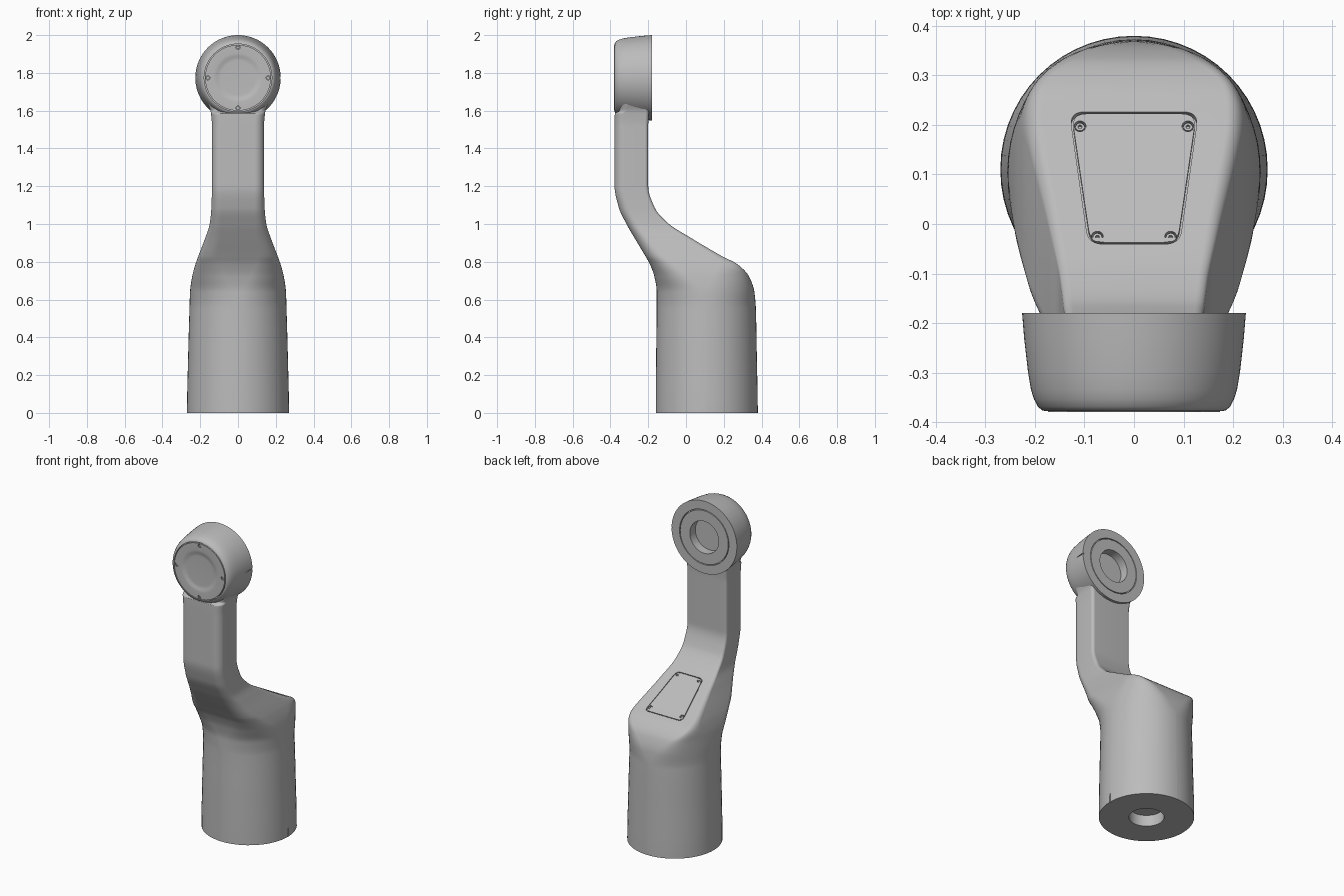
import bpy, bmesh
from math import sin, cos, pi, tau, radians
from mathutils import Matrix, Vector

cube = bpy.data.objects.get("Cube")
if cube:
    bpy.data.objects.remove(cube)

grey = bpy.data.materials.new("satin_grey")
grey.use_nodes = True
grey.diffuse_color = (0.5, 0.5, 0.5, 1)
grey.node_tree.nodes["Principled BSDF"].inputs["Base Color"].default_value = (0.5, 0.5, 0.5, 1)


def skin(bm, loops, cyclic=False):
    """Join matching closed loops; cap the ends, or join last to first."""
    rings = [[bm.verts.new(p) for p in loop] for loop in loops]
    n = len(rings[0])
    pairs = list(zip(rings, rings[1:])) + ([(rings[-1], rings[0])] if cyclic else [])
    for a, b in pairs:
        for i in range(n):
            j = (i + 1) % n
            bm.faces.new((a[i], a[j], b[j], b[i]))
    if not cyclic:
        bm.faces.new(rings[0][::-1])
        bm.faces.new(rings[-1])


def make(name, bm):
    bmesh.ops.recalc_face_normals(bm, faces=bm.faces)
    mesh = bpy.data.meshes.new(name)
    bm.to_mesh(mesh)
    bm.free()
    mesh.materials.append(grey)
    obj = bpy.data.objects.new(name, mesh)
    bpy.context.collection.objects.link(obj)
    return obj


def activate(obj):
    bpy.ops.object.select_all(action='DESELECT')
    obj.select_set(True)
    bpy.context.view_layer.objects.active = obj


def carve(obj, cutter_bm):
    """Cut with the first solver that keeps the part's full size."""
    cutter = make("cutter", cutter_bm)
    cutter.hide_render = True
    mod = obj.modifiers.new("carve", 'BOOLEAN')
    mod.operation, mod.object = 'DIFFERENCE', cutter
    size = obj.dimensions.length
    for solver in ('EXACT', 'MANIFOLD', 'FLOAT'):
        mod.solver = solver
        bpy.context.view_layer.update()
        result = obj.evaluated_get(bpy.context.evaluated_depsgraph_get())
        zs = [v.co.z for v in result.data.vertices]
        full = [v.co.z for v in obj.data.vertices]
        if zs and max(zs) - min(zs) > .95 * (max(full) - min(full)):
            activate(obj)
            bpy.ops.object.modifier_apply(modifier=mod.name)
            break
    else:
        obj.modifiers.remove(mod)
    bpy.data.objects.remove(cutter)


def smooth(obj, angle=28):
    activate(obj)
    bpy.ops.object.shade_smooth_by_angle(angle=radians(angle))


def disc(bm, frame, r, low, high, n=24):
    """Cylinder along the frame's z axis."""
    skin(bm, [[frame @ Vector((r * cos(tau * i / n), r * sin(tau * i / n), h))
               for i in range(n)] for h in (low, high)])


def box(bm, centre, size):
    bmesh.ops.create_cube(bm, size=1, matrix=Matrix.Translation(centre) @ Matrix.Diagonal((*size, 1)))


# Body sections: z, half width, front y, back y, front corner rx, ry, back corner rx, ry
KEYS = [
    (0, .27, -.16, .38, .27, .27, .27, .27),
    (.3, .264, -.158, .375, .264, .266, .264, .266),
    (.55, .257, -.155, .37, .257, .262, .257, .262),
    (.64, .254, -.155, .362, .235, .24, .21, .25),
    (.72, .243, -.167, .335, .18, .18, .13, .2),
    (.785, .226, -.19, .275, .13, .13, .045, .1),
    (.83, .21, -.215, .19, .1, .1, .025, .05),
    (.93, .172, -.275, .02, .08, .075, .02, .03),
    (1.0, .15, -.315, -.09, .06, .06, .018, .02),
    (1.085, .141, -.355, -.165, .055, .055, .018, .018),
    (1.2, .138, -.378, -.2, .05, .05, .018, .018),
    (1.35, .138, -.378, -.2, .05, .05, .018, .018),
    (1.52, .138, -.378, -.2, .05, .05, .018, .018),
    (1.585, .143, -.377, -.197, .05, .05, .018, .018),
    (1.6, .146, -.352, -.195, .04, .04, .018, .018),
    (1.65, .162, -.35, -.195, .04, .04, .018, .018),
]


def slope(k, c):
    if k in (0, len(KEYS) - 1):
        return 0
    a, m, b = KEYS[k - 1], KEYS[k], KEYS[k + 1]
    d0, d1 = (m[c] - a[c]) / (m[0] - a[0]), (b[c] - m[c]) / (b[0] - m[0])
    return 2 * d0 * d1 / (d0 + d1) if d0 * d1 > 0 else 0


def section(k, t):
    """Monotone cubic blend between two neighbouring body sections."""
    a, b = KEYS[k], KEYS[k + 1]
    h = b[0] - a[0]
    s = t * t * (3 - 2 * t)
    return [a[0] + t * h] + [
        a[c] * (1 - s) + b[c] * s + h * t * (1 - t) * ((1 - t) * slope(k, c) - t * slope(k + 1, c))
        for c in range(1, len(a))]


def outline(z, w, front, back, fx, fy, bx, by, n=14):
    """Rounded rectangle with its own radii for front and back corners."""
    fx, bx = min(fx, w - .001), min(bx, w - .001)
    fit = min(1, (back - front - .002) / (fy + by))
    fy, by = fy * fit, by * fit
    pts = []
    corners = ((1, back, bx, by), (-1, back, bx, by), (-1, front, fx, fy), (1, front, fx, fy))
    for q, (sx, edge, rx, ry) in enumerate(corners):
        cy = edge - ry if q < 2 else edge + ry
        for i in range(n + 1):
            a = (q + i / n) * pi / 2
            pts.append(Vector((sx * (w - rx) + rx * cos(a), cy + ry * sin(a), z)))
    return pts


bm = bmesh.new()
steps = 8
loops = [outline(*section(k, i / steps)) for k in range(len(KEYS) - 1) for i in range(steps)]
skin(bm, loops + [outline(*KEYS[-1])])
body = make("arm_body", bm)

# Cover on the sloping shoulder: groove, screw holes, base bore and index line
axis_y = Vector((0, 1, -.588)).normalized()
normal = Vector((1, 0, 0)).cross(axis_y)
cover = Matrix((Vector((1, 0, 0)), axis_y, normal)).transposed().to_4x4()
cover.translation = (0, .0925, .888)


def cover_loop(inset, h, radius=.03, n=6):
    top, low, half = .13 - inset, .092 - inset, .154 - inset
    c = [Vector(p) for p in ((top, half, h), (-top, half, h), (-low, -half, h), (low, -half, h))]
    pts = []
    for i, p in enumerate(c):
        a = p + (c[i - 1] - p).normalized() * radius
        b = p + (c[(i + 1) % 4] - p).normalized() * radius
        for j in range(n + 1):
            t = j / n
            pts.append(cover @ (a * (1 - t) ** 2 + p * 2 * t * (1 - t) + b * t * t))
    return pts


cut = bmesh.new()
skin(cut, [cover_loop(0, .03), cover_loop(.004, .03), cover_loop(.004, -.012), cover_loop(0, -.012)], cyclic=True)
cover_screws = [cover @ Matrix.Translation((s * x, y, 0))
                for x, y in ((.109, .122), (.074, -.136)) for s in (-1, 1)]
for frame in cover_screws:
    disc(cut, frame, .012, -.014, .03)
disc(cut, Matrix.Translation((0, .11, 0)), .1, -.05, .07, 64)
box(cut, (.27, .11, .02), (.014, .005, .07))
carve(body, cut)
smooth(body)

# Round head, turned around the y axis: radius and y
HEAD_Z = 1.774
PROFILE = [
    (.09, -.373), (.1, -.3735), (.11, -.376), (.12, -.379), (.13, -.38), (.174, -.38),
    (.174, -.36), (.179, -.36), (.179, -.378), (.186, -.376), (.194, -.369), (.202, -.354),
    (.208, -.335), (.214, -.3), (.222, -.23), (.226, -.18), (.171, -.18), (.171, -.195),
    (.166, -.195), (.166, -.18), (.1, -.18), (.1, -.235),
]
bm = bmesh.new()
N = 96
skin(bm, [[Vector((r * cos(tau * i / N), y, HEAD_Z + r * sin(tau * i / N))) for i in range(N)]
          for r, y in PROFILE])
head = make("joint_head", bm)

cut = bmesh.new()
face_front = Matrix.Rotation(pi / 2, 4, 'X')
cap_screws = [Matrix.Translation((.16 * cos(a), -.38, HEAD_Z + .16 * sin(a))) @ face_front
              for a in (0, pi / 2, pi, 3 * pi / 2)]
for frame in cap_screws:
    disc(cut, frame, .011, -.014, .02)
box(cut, (.226, -.205, HEAD_Z), (.016, .07, .005))
carve(head, cut)
smooth(head)

# Screw heads sitting in their holes, with a hexagonal socket
for name, frames in (("cover_screws", cover_screws), ("cap_screws", cap_screws)):
    bm, sockets = bmesh.new(), bmesh.new()
    for frame in frames:
        disc(bm, frame, .009, -.016, -.003)
        disc(sockets, frame, .0045, -.008, .02, 6)
    screws = make(name, bm)
    carve(screws, sockets)
    smooth(screws)
